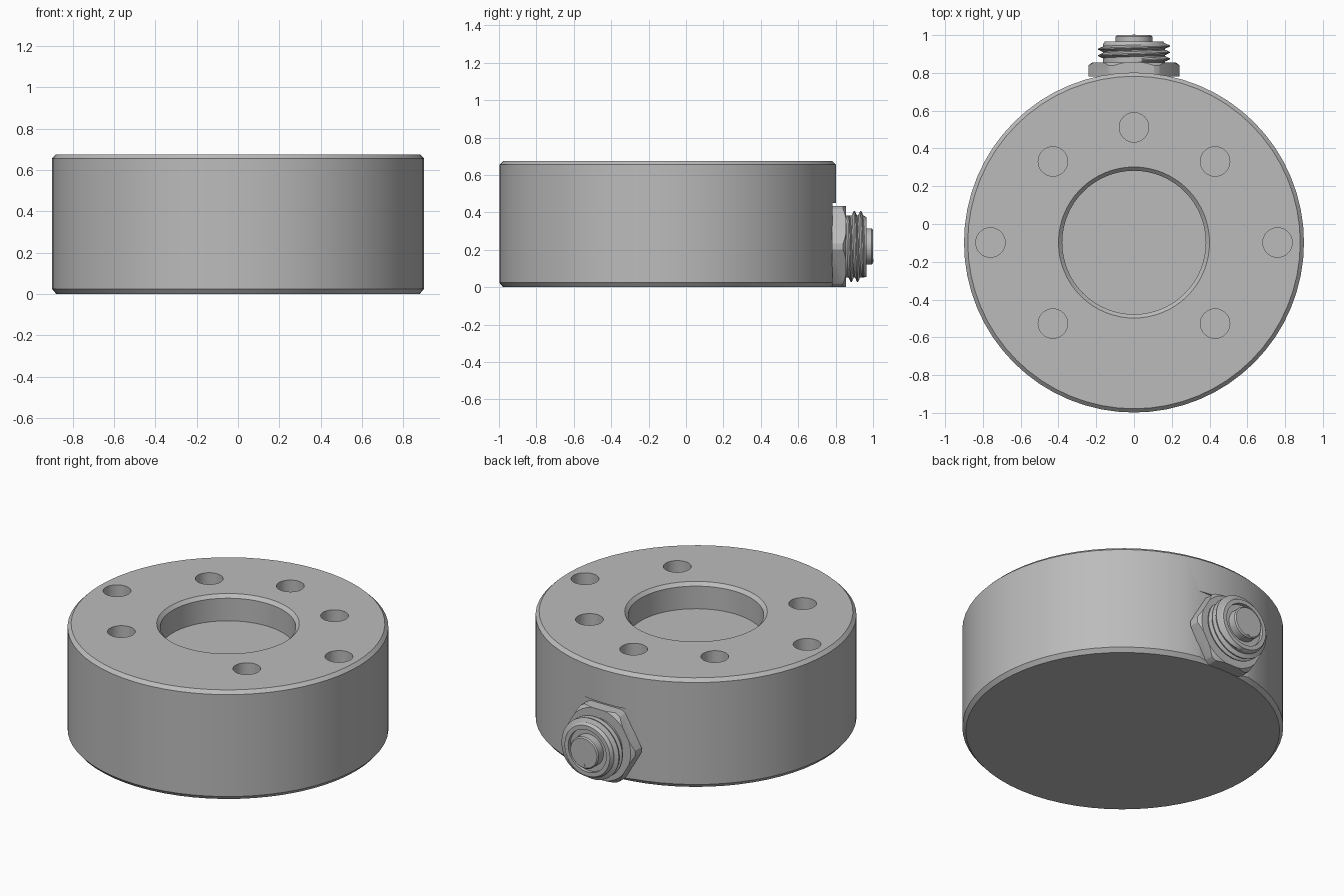
import bpy, bmesh
from math import sin, cos, pi, tau, radians
from mathutils import Matrix, Vector

cube = bpy.data.objects.get("Cube")
if cube:
    bpy.data.objects.remove(cube, do_unlink=True)

CY = -0.098           # body axis
PORT_Z = 0.218        # connector axis height

metal = bpy.data.materials.new("grey metal")
metal.use_nodes = True
GREY = (0.5, 0.5, 0.5, 1)
metal.diffuse_color = GREY
metal.node_tree.nodes["Principled BSDF"].inputs["Base Color"].default_value = GREY


def make_object(name, bm):
    bmesh.ops.recalc_face_normals(bm, faces=bm.faces)
    mesh = bpy.data.meshes.new(name)
    bm.to_mesh(mesh)
    bm.free()
    mesh.materials.append(metal)
    ob = bpy.data.objects.new(name, mesh)
    bpy.context.collection.objects.link(ob)
    return ob


def lathe(name, profile, place, segments=64, turn=0.0):
    """Revolve (radius, height) points about z, cap both ends, then place."""
    bm = bmesh.new()
    rings = [[bm.verts.new((r * cos(turn + tau * i / segments),
                            r * sin(turn + tau * i / segments), h))
              for i in range(segments)] for r, h in profile]
    for a, b in zip(rings, rings[1:]):
        for i in range(segments):
            j = (i + 1) % segments
            bm.faces.new((a[i], a[j], b[j], b[i]))
    bm.faces.new(rings[0])
    bm.faces.new(rings[-1])
    bm.transform(place)
    return make_object(name, bm)


def boolean(ob, cutter, operation):
    mod = ob.modifiers.new("cut", 'BOOLEAN')
    mod.object, mod.operation, mod.solver = cutter, operation, 'EXACT'
    activate(ob)
    bpy.ops.object.modifier_apply(modifier=mod.name)
    bpy.data.objects.remove(cutter, do_unlink=True)


def activate(ob):
    bpy.ops.object.select_all(action='DESELECT')
    ob.select_set(True)
    bpy.context.view_layer.objects.active = ob


def smooth(ob):
    activate(ob)
    bpy.ops.object.shade_smooth_by_angle(angle=radians(25))


upright = Matrix.Translation((0, CY, 0))
# Connector axis: local z becomes +y
along_y = Matrix.Translation((0, 0, PORT_Z)) @ Matrix.Rotation(-pi / 2, 4, 'X')

# Body: chamfered drum with a round pocket in the top
body = lathe("body", [(0.88, 0), (0.9, 0.024), (0.9, 0.655), (0.88, 0.675),
                      (0.4, 0.675), (0.38, 0.655), (0.38, 0.515)], upright)

# Mounting holes
holes = [(0.61, 90), (0.607, 45), (0.607, 135), (0.607, 225), (0.607, 315),
         (0.76, 0), (0.76, 180)]
for radius, angle in holes:
    a = radians(angle)
    spot = Matrix.Translation((radius * cos(a), CY + radius * sin(a), 0))
    boolean(body, lathe("hole_cutter", [(0.078, 0.37), (0.078, 0.8)], spot, 32),
            'DIFFERENCE')

# Flat seat for the connector at the back
bm = bmesh.new()
bmesh.ops.create_cube(bm, size=1)
bm.transform(Matrix.Translation((0, 0.984, 0.2)) @ Matrix.Diagonal((0.9, 0.4, 0.5, 1)))
boolean(body, make_object("flat_cutter", bm), 'DIFFERENCE')
smooth(body)

# Hexagonal nut with turned, chamfered corners
nut = lathe("connector_nut", [(0.25, 0.78), (0.25, 0.856)], along_y, 6)
turned = lathe("nut_corner_cutter", [(0.241, 0.77), (0.241, 0.84), (0.215, 0.86)],
               along_y)
boolean(nut, turned, 'INTERSECT')
smooth(nut)

# Connector barrel with a shallow recess around the plug
smooth(lathe("connector_barrel",
             [(0.165, 0.82), (0.165, 0.95), (0.155, 0.966), (0.13, 0.966),
              (0.13, 0.945)], along_y))
smooth(lathe("connector_plug", [(0.097, 0.9), (0.097, 0.993), (0.09, 1.0)],
             along_y, 48))

# Helical thread ridge, fading in and out at its ends
bm = bmesh.new()
pitch, turns, steps = 0.034, 2.5, 48
count = int(turns * steps)
previous = None
for k in range(count + 1):
    a = tau * k / steps
    fade = min(1, k / 8, (count - k) / 8)
    y = 0.866 + pitch * k / steps
    section = []
    for dy, r in ((-0.016, 0.16), (-0.003, 0.163 + 0.027 * fade),
                  (0.003, 0.163 + 0.027 * fade), (0.016, 0.16)):
        section.append(bm.verts.new((r * sin(a), y + dy, PORT_Z + r * cos(a))))
    if previous:
        for i in range(4):
            j = (i + 1) % 4
            bm.faces.new((previous[i], previous[j], section[j], section[i]))
    else:
        bm.faces.new(section)
    previous = section
bm.faces.new(previous)
smooth(make_object("connector_thread", bm))

# Small locating pin on the plug face
pin = Matrix.Translation((0, 0, -0.075)) @ along_y
smooth(lathe("locating_pin", [(0.009, 0.99), (0.009, 1.002)], pin, 12))
